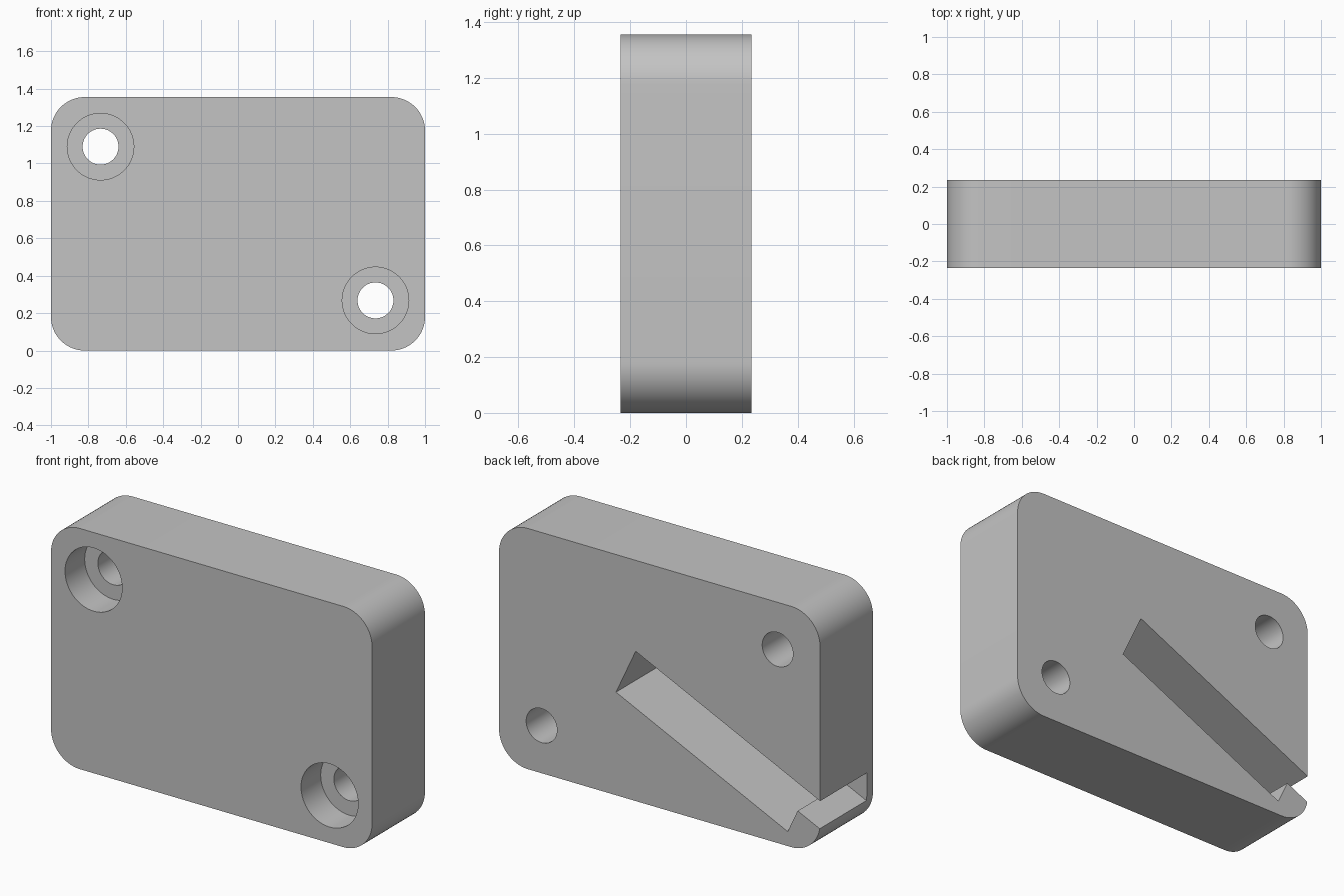
import bpy, bmesh, math
from mathutils import Vector

old = bpy.data.objects.get("Cube")
if old:
    bpy.data.objects.remove(old, do_unlink=True)

W, H, D = 1.0, 1.355, 0.235      # half width, height, half depth
CORNER = 0.18
HOLES = [(-0.735, 1.09), (0.735, 0.268)]

grey = bpy.data.materials.new("plain grey")
grey.use_nodes = True
colour = (0.55, 0.55, 0.55, 1)
grey.diffuse_color = colour
grey.node_tree.nodes["Principled BSDF"].inputs["Base Color"].default_value = colour


def prism(name, outline, y0, y1):
    """Extrude an x-z outline from y0 to y1."""
    bm = bmesh.new()
    face = bm.faces.new([bm.verts.new((x, y0, z)) for x, z in outline])
    new = bmesh.ops.extrude_face_region(bm, geom=[face])["geom"]
    verts = [v for v in new if isinstance(v, bmesh.types.BMVert)]
    bmesh.ops.translate(bm, verts=verts, vec=(0, y1 - y0, 0))
    bmesh.ops.recalc_face_normals(bm, faces=bm.faces)
    mesh = bpy.data.meshes.new(name)
    bm.to_mesh(mesh)
    bm.free()
    mesh.materials.append(grey)
    obj = bpy.data.objects.new(name, mesh)
    bpy.context.collection.objects.link(obj)
    return obj


def arc(cx, cz, r, start, sweep, n):
    return [(cx + r * math.cos(start + sweep * i / n),
             cz + r * math.sin(start + sweep * i / n)) for i in range(n + 1)]


# Rounded plate
outline = []
for k, (sx, top) in enumerate([(1, 1), (-1, 1), (-1, 0), (1, 0)]):
    cz = H - CORNER if top else CORNER
    outline += arc(sx * (W - CORNER), cz, CORNER, k * math.pi / 2, math.pi / 2, 16)
plate = prism("mounting_block", outline, -D, D)

# Counterbored screw holes
cutters = []
for x, z in HOLES:
    for label, r, y1 in (("screw_hole", 0.096, D + 0.1), ("counterbore", 0.178, -D + 0.175)):
        circle = arc(x, z, r, 0, math.tau, 64)[:-1]
        cutters.append(prism(label + "_cutter", circle, -D - 0.1, y1))

# Slanted pocket in the back, with a narrower exit through the side
a = math.radians(25)
origin = Vector((0.149, 0.843))
along = Vector((-math.cos(a), -math.sin(a)))
down = Vector((math.sin(a), -math.cos(a)))
steps = [(0, 0), (0, 0.29), (1.18, 0.29), (1.18, 0.143), (1.6, 0.143), (1.6, 0)]
pocket = [tuple(origin + along * u + down * v) for u, v in steps]
cutters.append(prism("pocket_cutter", pocket, D - 0.415, D + 0.1))

# Cut everything and keep only the finished block
for c in cutters:
    c.hide_render = True
    mod = plate.modifiers.new(c.name, 'BOOLEAN')
    mod.operation = 'DIFFERENCE'
    mod.solver = 'EXACT'
    mod.object = c
bpy.context.view_layer.update()
final = bpy.data.meshes.new_from_object(
    plate.evaluated_get(bpy.context.evaluated_depsgraph_get()))
plate.modifiers.clear()
plate.data = final
final.materials.clear()
final.materials.append(grey)
for p in final.polygons:
    p.material_index = 0
for c in cutters:
    bpy.data.objects.remove(c, do_unlink=True)

# Smooth the curves, keep the edges sharp
for o in bpy.context.selected_objects:
    o.select_set(False)
plate.select_set(True)
bpy.context.view_layer.objects.active = plate
bpy.ops.object.shade_smooth_by_angle(angle=math.radians(25))
